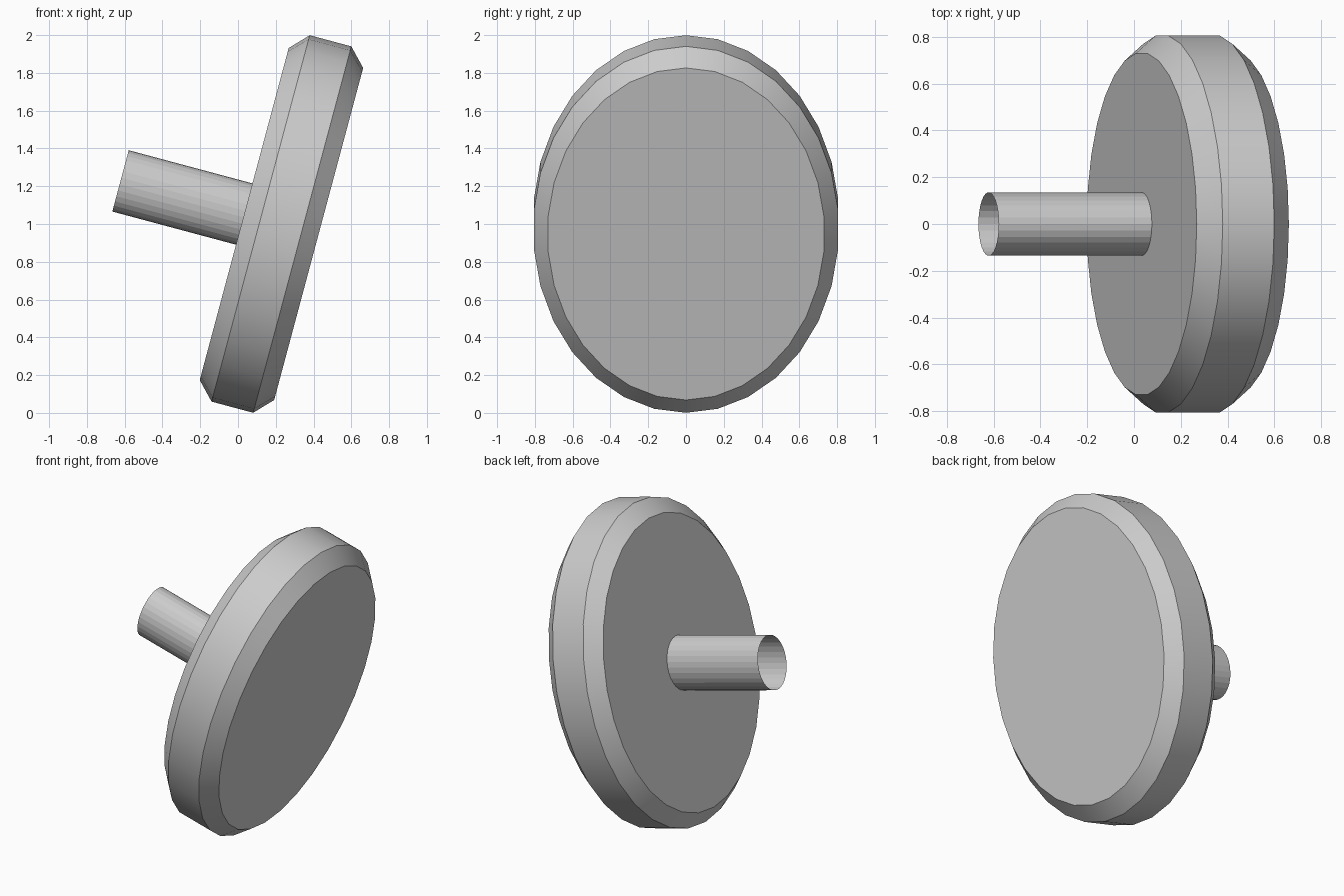
import bpy, bmesh, math
from mathutils import Matrix

if "Cube" in bpy.data.objects:
    bpy.data.objects.remove(bpy.data.objects["Cube"])

SIDES = 30
FLATTEN = 0.807          # sideways radius relative to the tall radius
PLACE = Matrix.Translation((0.23, 0, 1.0)) @ Matrix.Rotation(math.radians(105), 4, 'Y')


def lathe(name, profile, capped, smooth):
    """Oval rings (offset along axis, radius) bridged into a tilted part."""
    bm = bmesh.new()
    rings = []
    for offset, radius in profile:
        ring = []
        for i in range(SIDES):
            a = 2 * math.pi * i / SIDES
            ring.append(bm.verts.new((radius * math.cos(a),
                                      radius * FLATTEN * math.sin(a), offset)))
        rings.append(ring)
    for low, high in zip(rings, rings[1:]):
        for i in range(SIDES):
            j = (i + 1) % SIDES
            bm.faces.new((low[i], low[j], high[j], high[i]))
    if capped:
        bm.faces.new(rings[0][::-1])
        bm.faces.new(rings[-1])
    bm.transform(PLACE)
    mesh = bpy.data.meshes.new(name)
    bm.to_mesh(mesh)
    bm.free()
    obj = bpy.data.objects.new(name, mesh)
    bpy.context.collection.objects.link(obj)
    if smooth:
        bpy.ops.object.select_all(action='DESELECT')
        obj.select_set(True)
        bpy.context.view_layer.objects.active = obj
        bpy.ops.object.shade_smooth_by_angle(angle=math.radians(25))
    return obj


# Oval disc with bevelled rims
lathe("disc", [(-0.204, 0.91), (-0.114, 1.004), (0.114, 1.004), (0.204, 0.91)], True, True)

# Open-ended stem on the back face
lathe("stem", [(-0.882, 0.168), (-0.204, 0.168)], False, False)
